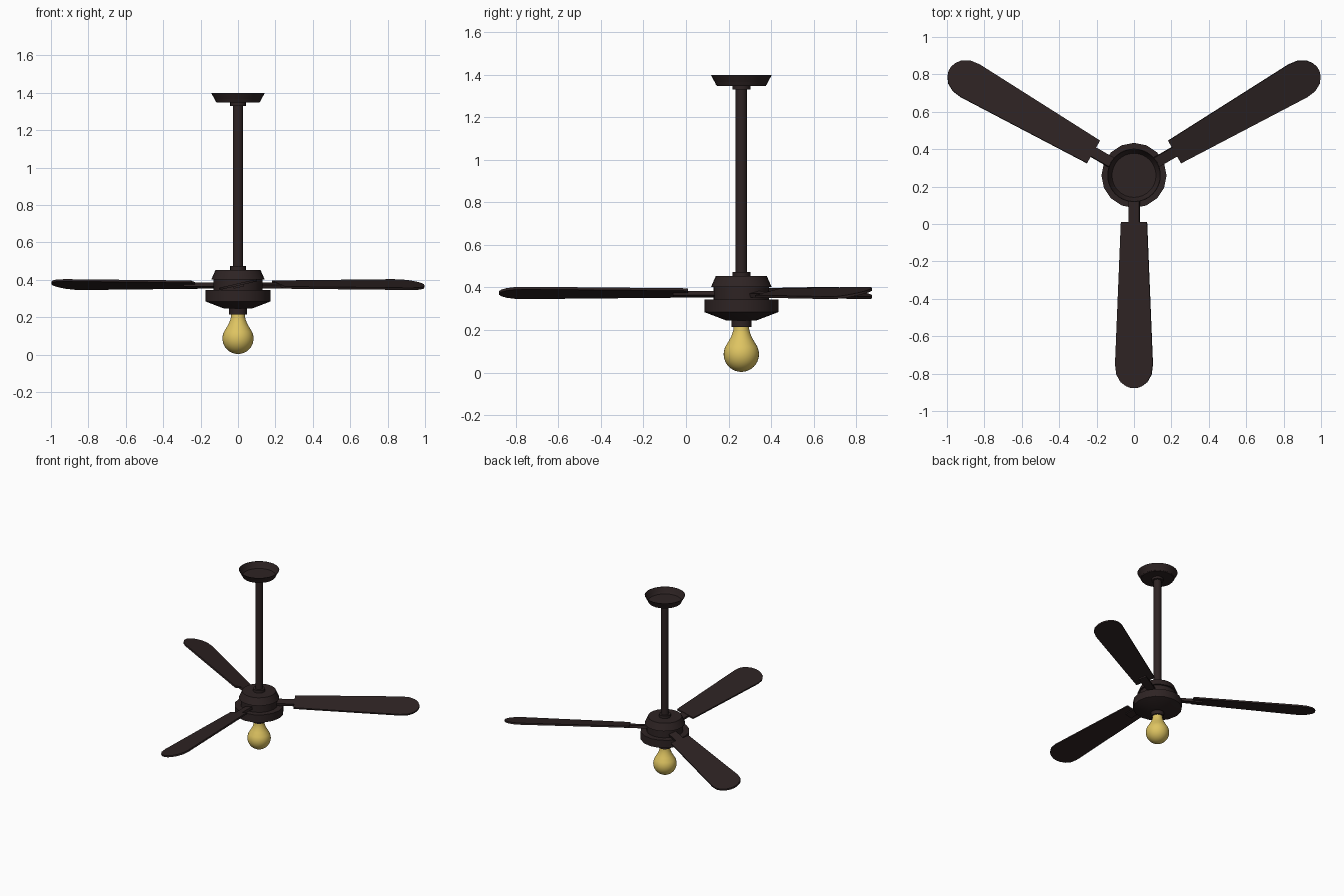
import bpy, bmesh, math
from mathutils import Matrix

if "Cube" in bpy.data.objects:
    bpy.data.objects.remove(bpy.data.objects["Cube"])

CY = 0.26          # hub axis offset in y
PITCH = math.radians(13)
BLADE_Z = 0.374


def material(name, rgb):
    m = bpy.data.materials.new(name)
    m.diffuse_color = (*rgb, 1)
    m.use_nodes = True
    m.node_tree.nodes["Principled BSDF"].inputs["Base Color"].default_value = m.diffuse_color
    return m


brown = material("dark_brown", (0.027, 0.017, 0.017))
yellow = material("warm_yellow", (0.73, 0.55, 0.12))


def finish(name, bm, mat, angle=35):
    bmesh.ops.recalc_face_normals(bm, faces=bm.faces)
    me = bpy.data.meshes.new(name)
    bm.to_mesh(me)
    bm.free()
    me.materials.append(mat)
    ob = bpy.data.objects.new(name, me)
    bpy.context.collection.objects.link(ob)
    bpy.ops.object.select_all(action='DESELECT')
    ob.select_set(True)
    bpy.context.view_layer.objects.active = ob
    bpy.ops.object.shade_smooth_by_angle(angle=math.radians(angle))
    return ob


def lathe(name, profile, mat, sides):
    """Revolve (radius, z) points about the hub axis."""
    bm = bmesh.new()
    rings = []
    for r, z in profile:
        if r < 1e-6:
            rings.append([bm.verts.new((0, CY, z))] * sides)
        else:
            rings.append([bm.verts.new((r * math.cos(2 * math.pi * i / sides),
                                        CY + r * math.sin(2 * math.pi * i / sides), z))
                          for i in range(sides)])
    for a, b in zip(rings, rings[1:]):
        for i in range(sides):
            j = (i + 1) % sides
            vs = list(dict.fromkeys((a[i], a[j], b[j], b[i])))
            bm.faces.new(vs)
    return finish(name, bm, mat)


def slab(name, outline, z0, z1, xf, mat):
    """Extruded flat outline, placed by a matrix."""
    bm = bmesh.new()
    face = bm.faces.new([bm.verts.new((x, y, z0)) for x, y in outline])
    ext = bmesh.ops.extrude_face_region(bm, geom=[face])
    for v in ext["geom"]:
        if isinstance(v, bmesh.types.BMVert):
            v.co.z = z1
    bm.transform(xf)
    return finish(name, bm, mat)


# ceiling canopy: a shallow open cup
lathe("ceiling_canopy", [(0, 1.347), (0.115, 1.347), (0.143, 1.398), (0.140, 1.398),
                         (0.119, 1.352), (0, 1.352)], brown, 32)
# rod and its two collars
lathe("down_rod", [(0, 0.45), (0.027, 0.45), (0.027, 1.35), (0, 1.35)], brown, 16)
for name, a, b in (("top_collar", 1.33, 1.35), ("bottom_collar", 0.45, 0.473)):
    lathe(name, [(0, a), (0.042, a), (0.042, b), (0, b)], brown, 16)

# motor housing
lathe("motor_cap", [(0, 0.401), (0.143, 0.401), (0.12, 0.453), (0, 0.453)], brown, 24)
lathe("motor_drum", [(0, 0.34), (0.13, 0.34), (0.13, 0.403), (0, 0.403)], brown, 24)
lathe("motor_base", [(0, 0.245), (0.072, 0.245), (0.174, 0.284), (0.174, 0.344),
                     (0, 0.344)], brown, 16)

# lamp socket and bulb
lathe("lamp_socket", [(0, 0.215), (0.047, 0.215), (0.047, 0.25), (0, 0.25)], brown, 16)
R = 0.083
bulb = [(R * math.sin(t), R + 0.003 - R * math.cos(t))
        for t in (math.radians(a) for a in range(0, 126, 9))]
bulb[0] = (0, 0.003)
bulb += [(0.058, 0.150), (0.049, 0.166), (0.042, 0.184), (0.037, 0.202), (0.036, 0.222), (0, 0.222)]
lathe("light_bulb", bulb, yellow, 32)

# three pitched blades with their arms
side = [(0.25, 0.071), (1.01, 0.103), (1.065, 0.096), (1.105, 0.073), (1.128, 0.042), (1.138, 0.012)]
blade = [(x, -y) for x, y in side] + [(x, y) for x, y in reversed(side)]
arm = [(0.10, -0.028), (0.32, -0.028), (0.32, 0.028), (0.10, 0.028)]
for n, deg in enumerate((-90, 30, 150), 1):
    xf = (Matrix.Translation((0, CY, BLADE_Z)) @ Matrix.Rotation(math.radians(deg), 4, 'Z')
          @ Matrix.Rotation(PITCH, 4, 'X'))
    slab(f"blade_{n}", blade, -0.006, 0.006, xf, brown)
    slab(f"blade_arm_{n}", arm, -0.016, 0.004, xf, brown)
